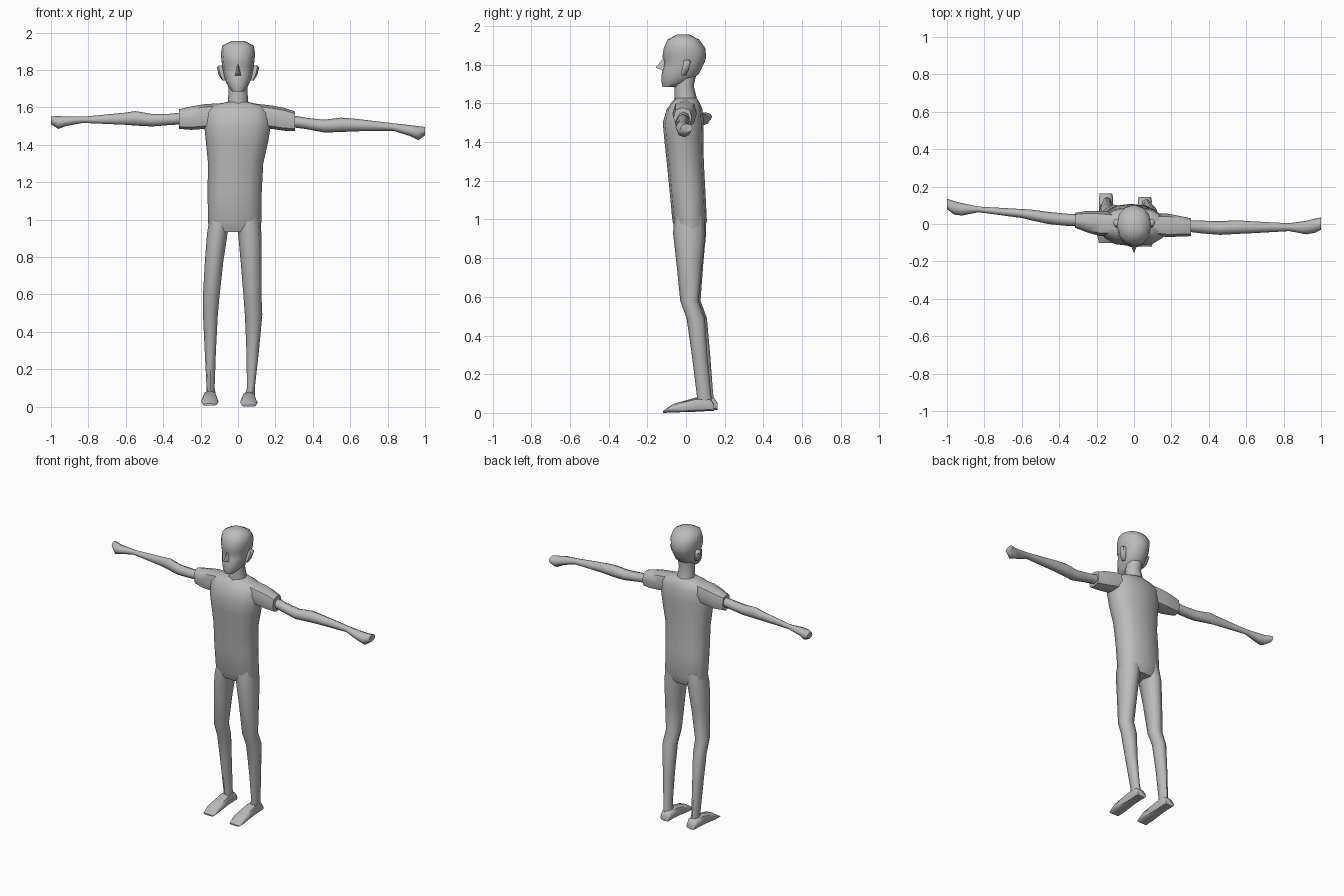
import bpy, bmesh, math

grey = bpy.data.materials.new("plain grey")
grey.diffuse_color = (0.5, 0.5, 0.5, 1)


def finish(name, bm):
    """Turn a bmesh into a smooth-shaded object."""
    bmesh.ops.recalc_face_normals(bm, faces=bm.faces)
    mesh = bpy.data.meshes.new(name)
    bm.to_mesh(mesh)
    bm.free()
    mesh.materials.append(grey)
    obj = bpy.data.objects.new(name, mesh)
    bpy.context.collection.objects.link(obj)
    bpy.ops.object.select_all(action='DESELECT')
    obj.select_set(True)
    bpy.context.view_layer.objects.active = obj
    bpy.ops.object.shade_smooth_by_angle(angle=math.radians(55))
    return obj


def loft(name, axis, rings, sides=8, power=1.0):
    """Skin rings given as (position, low1, high1, low2, high2) along an axis."""
    bm = bmesh.new()
    loops = []
    for pos, a0, a1, b0, b1 in rings:
        loop = []
        for i in range(sides):
            t = 2 * math.pi * i / sides
            c, s = [math.copysign(abs(v) ** power, v) if abs(v) > 1e-6 else 0
                    for v in (math.cos(t), math.sin(t))]
            co = [(a0 + a1) / 2 + (a1 - a0) / 2 * c, (b0 + b1) / 2 + (b1 - b0) / 2 * s]
            co.insert("xyz".index(axis), pos)
            loop.append(bm.verts.new(co))
        loops.append(loop)
    for low, high in zip(loops, loops[1:]):
        for i in range(sides):
            j = (i + 1) % sides
            bm.faces.new((low[i], low[j], high[j], high[i]))
    bm.faces.new(loops[0])
    bm.faces.new(loops[-1])
    return finish(name, bm)


# Torso: z, x range, y range
loft("torso", "z", [
    (0.935, -0.155, 0.12, -0.045, 0.085),
    (0.99, -0.16, 0.125, -0.07, 0.108),
    (1.15, -0.163, 0.127, -0.085, 0.1),
    (1.30, -0.16, 0.135, -0.1, 0.092),
    (1.42, -0.172, 0.162, -0.113, 0.09),
    (1.50, -0.18, 0.175, -0.12, 0.092),
    (1.57, -0.18, 0.175, -0.1, 0.085),
    (1.605, -0.16, 0.15, -0.075, 0.07),
    (1.628, -0.065, 0.06, -0.055, 0.055)], 12, 0.85)

# Neck
loft("neck", "z", [
    (1.58, -0.065, 0.065, -0.065, 0.065),
    (1.63, -0.055, 0.055, -0.06, 0.055),
    (1.69, -0.05, 0.05, -0.06, 0.04),
    (1.78, -0.055, 0.055, -0.055, 0.06)])

# Head with slightly recessed eye line
loft("head", "z", [
    (1.685, -0.03, 0.03, -0.12, -0.05),
    (1.71, -0.052, 0.052, -0.128, 0.01),
    (1.75, -0.07, 0.07, -0.126, 0.065),
    (1.785, -0.078, 0.078, -0.118, 0.083),
    (1.815, -0.083, 0.083, -0.111, 0.097),
    (1.84, -0.087, 0.087, -0.122, 0.104),
    (1.885, -0.092, 0.092, -0.115, 0.1),
    (1.93, -0.084, 0.084, -0.095, 0.068),
    (1.955, -0.035, 0.035, -0.05, 0.02)], 12, 0.9)

# Nose wedge
bm = bmesh.new()
left, right, tip, bridge = [bm.verts.new(c) for c in (
    (-0.018, -0.112, 1.767), (0.018, -0.112, 1.767), (0, -0.157, 1.785), (0, -0.112, 1.84))]
for face in ((left, right, tip), (left, tip, bridge), (right, bridge, tip), (left, bridge, right)):
    bm.faces.new(face)
finish("nose", bm)

# Ears
for side, s in (("left", -1), ("right", 1)):
    loft(side + "_ear", "z", [
        (1.745, *sorted((0.06 * s, 0.085 * s)), -0.025, 0.0),
        (1.775, *sorted((0.065 * s, 0.104 * s)), -0.025, 0.018),
        (1.815, *sorted((0.075 * s, 0.113 * s)), -0.015, 0.028),
        (1.825, *sorted((0.08 * s, 0.1 * s)), -0.01, 0.02)], 6)

# Short sleeves: x, y range, z range
loft("left_sleeve", "x", [
    (-0.05, -0.055, 0.055, 1.50, 1.625),
    (-0.18, -0.065, 0.07, 1.485, 1.617),
    (-0.25, -0.045, 0.07, 1.48, 1.605),
    (-0.315, -0.02, 0.06, 1.485, 1.59)], 8, 0.75)
loft("right_sleeve", "x", [
    (0.05, -0.055, 0.055, 1.50, 1.625),
    (0.18, -0.07, 0.055, 1.485, 1.61),
    (0.25, -0.067, 0.042, 1.475, 1.597),
    (0.305, -0.065, 0.03, 1.475, 1.578)], 8, 0.75)

# Bare arms ending in mitten hands
loft("left_arm", "x", [
    (-1.0, 0.08, 0.135, 1.51, 1.552),
    (-0.96, 0.05, 0.122, 1.485, 1.553),
    (-0.92, 0.045, 0.112, 1.5, 1.552),
    (-0.83, 0.063, 0.093, 1.517, 1.55),
    (-0.60, 0.032, 0.08, 1.507, 1.572),
    (-0.55, 0.02, 0.077, 1.503, 1.58),
    (-0.46, 0.0, 0.065, 1.498, 1.565),
    (-0.36, -0.01, 0.055, 1.506, 1.566),
    (-0.28, -0.01, 0.05, 1.51, 1.575)])
loft("right_arm", "x", [
    (0.28, -0.04, 0.02, 1.495, 1.56),
    (0.36, -0.05, 0.018, 1.485, 1.545),
    (0.46, -0.058, 0.015, 1.466, 1.534),
    (0.55, -0.053, 0.02, 1.468, 1.545),
    (0.62, -0.05, 0.015, 1.472, 1.54),
    (0.83, -0.038, 0.004, 1.475, 1.515),
    (0.92, -0.055, 0.017, 1.447, 1.505),
    (0.965, -0.048, 0.028, 1.425, 1.5),
    (1.0, -0.03, 0.035, 1.45, 1.495)])

# Legs: z, x range, y range
loft("left_leg", "z", [
    (0.04, -0.168, -0.115, 0.075, 0.15),
    (0.10, -0.168, -0.125, 0.068, 0.14),
    (0.30, -0.178, -0.118, 0.045, 0.125),
    (0.49, -0.187, -0.108, 0.018, 0.108),
    (0.58, -0.188, -0.1, -0.015, 0.075),
    (0.78, -0.177, -0.078, -0.04, 0.09),
    (0.93, -0.165, -0.055, -0.06, 0.104),
    (1.02, -0.15, -0.025, -0.055, 0.1)], 8, 0.9)
loft("right_leg", "z", [
    (0.04, 0.03, 0.09, 0.06, 0.135),
    (0.10, 0.048, 0.09, 0.055, 0.13),
    (0.30, 0.045, 0.112, 0.03, 0.11),
    (0.49, 0.037, 0.13, 0.003, 0.098),
    (0.58, 0.03, 0.126, -0.03, 0.065),
    (0.78, 0.014, 0.125, -0.05, 0.085),
    (0.93, 0.0, 0.125, -0.067, 0.1),
    (1.02, -0.015, 0.115, -0.06, 0.095)], 8, 0.9)

# Wedge feet: y, x range, z range
for side, x, dy, z in (("left", -0.15, 0.008, 0.006), ("right", 0.058, -0.01, 0.0)):
    loft(side + "_foot", "y", [
        (0.155 + dy, x - 0.033, x + 0.033, z + 0.01, z + 0.045),
        (0.135 + dy, x - 0.037, x + 0.037, z + 0.01, z + 0.075),
        (0.06 + dy, x - 0.036, x + 0.036, z + 0.006, z + 0.078),
        (-0.06 + dy, x - 0.047, x + 0.047, z + 0.002, z + 0.044),
        (-0.11 + dy, x - 0.038, x + 0.038, z, z + 0.01)], 8, 0.7)
